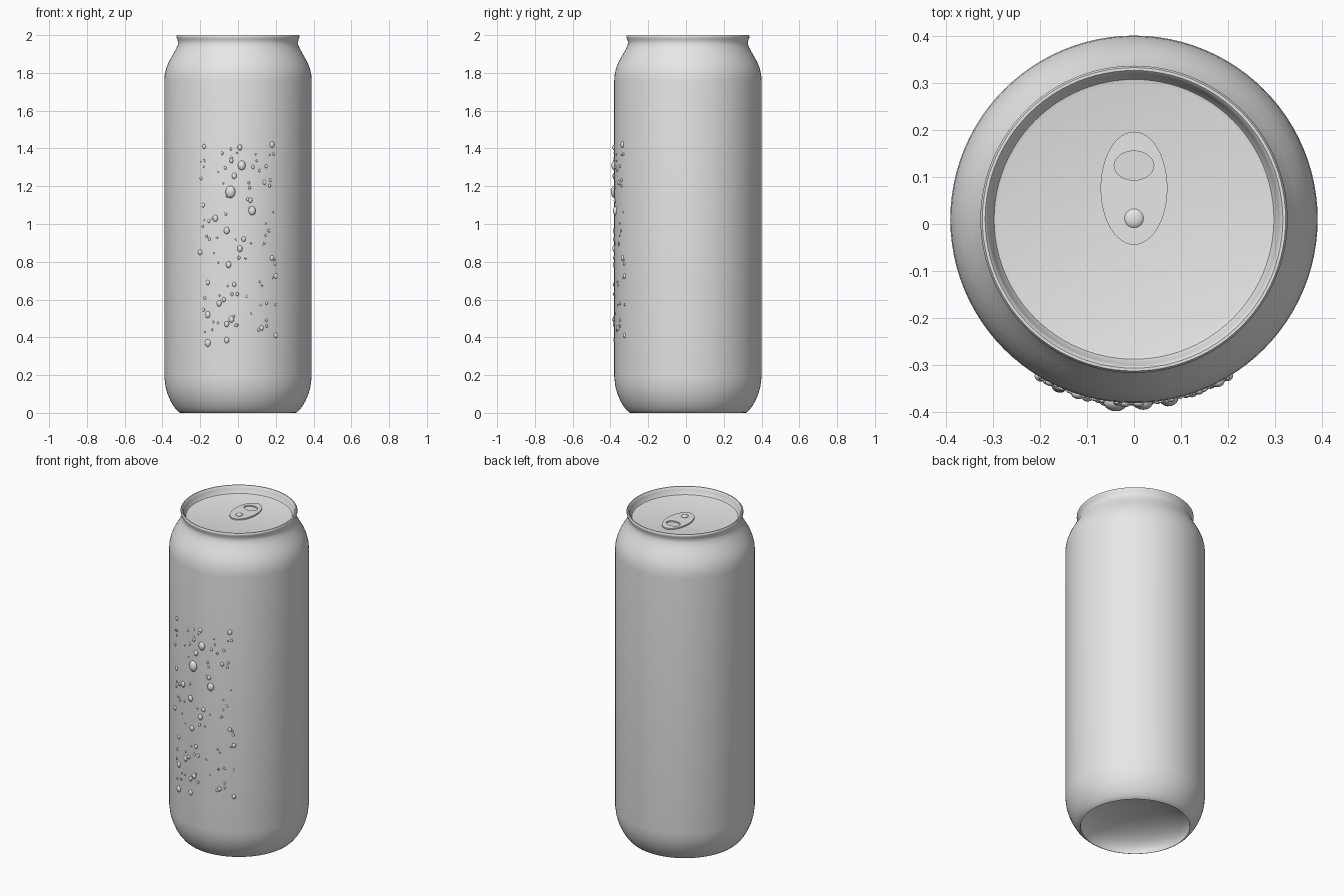
import bpy, bmesh, math, random
from mathutils import Matrix, Vector

if "Cube" in bpy.data.objects:
    bpy.data.objects.remove(bpy.data.objects["Cube"], do_unlink=True)

CENTRE_Y = 0.01
RADIUS = 0.39
LID_Z = 1.955

metal = bpy.data.materials.new("light_grey_metal")
metal.use_nodes = True
grey = (0.8, 0.8, 0.8, 1)
metal.diffuse_color = grey
metal.node_tree.nodes["Principled BSDF"].inputs["Base Color"].default_value = grey


def finish(name, bm, angle=40):
    """Turn a bmesh into a smooth shaded object standing on the can's axis."""
    bmesh.ops.recalc_face_normals(bm, faces=bm.faces)
    mesh = bpy.data.meshes.new(name)
    bm.to_mesh(mesh)
    bm.free()
    mesh.materials.append(metal)
    obj = bpy.data.objects.new(name, mesh)
    obj.location.y = CENTRE_Y
    bpy.context.collection.objects.link(obj)
    bpy.ops.object.select_all(action="DESELECT")
    obj.select_set(True)
    bpy.context.view_layer.objects.active = obj
    bpy.ops.object.shade_smooth_by_angle(angle=math.radians(angle))
    return obj


def lathe(name, profile, steps=96):
    """Spin a radius/height profile around the vertical axis."""
    bm = bmesh.new()
    verts = [bm.verts.new((r, 0, z)) for r, z in profile]
    edges = [bm.edges.new(pair) for pair in zip(verts, verts[1:])]
    bmesh.ops.spin(bm, geom=verts + edges, cent=(0, 0, 0), axis=(0, 0, 1),
                   angle=math.tau, steps=steps)
    bmesh.ops.remove_doubles(bm, verts=bm.verts, dist=0.0001)
    return finish(name, bm)


def ellipse(bm, cy, rx, ry, z, count=48):
    turns = [math.tau * i / count for i in range(count)]
    return [bm.verts.new((rx * math.cos(a), cy + ry * math.sin(a), z)) for a in turns]


def bridge(bm, a, b):
    for i in range(len(a)):
        j = (i + 1) % len(a)
        bm.faces.new((a[i], a[j], b[j], b[i]))


# Can body: hollow base dome, rounded foot, straight wall, shoulder, rim and lid
dome = [(0.305 * math.sin(t), 0.12 * math.cos(t))
        for t in (math.pi / 2 * i / 12 for i in range(13))]
foot = [(0.312, 0.003), (0.325, 0.015), (0.342, 0.037), (0.358, 0.065),
        (0.373, 0.1), (0.384, 0.14), (RADIUS, 0.19)]
shoulder = [(RADIUS, 1.76), (0.388, 1.79), (0.38, 1.825), (0.366, 1.86),
            (0.346, 1.895), (0.329, 1.925), (0.319, 1.948), (0.317, 1.963)]
rim = [(0.321, 1.977), (0.326, 1.988), (0.326, 1.995), (0.322, 2), (0.316, 2),
       (0.311, 1.995), (0.308, 1.985)]
lid = [(0.301, LID_Z + 0.008), (0.297, LID_Z + 0.002), (0.29, LID_Z), (0, LID_Z)]
lathe("can_body", dome + foot + shoulder + rim + lid)

# Pull tab: oval plate with a finger hole
bm = bmesh.new()
low, high = LID_Z - 0.001, LID_Z + 0.008
loops = [ellipse(bm, 0.076, 0.071, 0.12, low), ellipse(bm, 0.076, 0.071, 0.12, high),
         ellipse(bm, 0.124, 0.042, 0.031, high), ellipse(bm, 0.124, 0.042, 0.031, low)]
for a, b in zip(loops, loops[1:] + loops[:1]):
    bridge(bm, a, b)
tab = finish("pull_tab", bm)
tab.location.y = 0

# Rivet: low domed button holding the tab
rivet = lathe("tab_rivet", [(0.02, LID_Z), (0.02, LID_Z + 0.011), (0.017, LID_Z + 0.014),
                            (0.01, LID_Z + 0.016), (0, LID_Z + 0.017)], 32)
rivet.location.y = 0.012

# Water drops on the front wall: large ones placed, small ones scattered
drops = [
    (0.02, 1.31, 0.02), (-0.04, 1.17, 0.026), (0.075, 1.07, 0.019),
    (-0.12, 1.03, 0.014), (-0.06, 0.965, 0.015), (0.01, 0.87, 0.014),
    (-0.05, 0.785, 0.014), (-0.16, 0.52, 0.014), (-0.16, 0.37, 0.016),
    (-0.035, 0.495, 0.014), (-0.06, 0.47, 0.012), (-0.06, 0.385, 0.013),
    (-0.1, 0.58, 0.013), (0.2, 0.41, 0.011), (0.125, 0.45, 0.011),
    (0.18, 1.42, 0.013), (0.01, 1.405, 0.012), (-0.02, 1.255, 0.013),
    (0.065, 1.125, 0.011), (0.18, 0.82, 0.011), (0.2, 0.725, 0.011),
    (-0.2, 0.85, 0.012), (0.03, 0.92, 0.011), (-0.16, 0.69, 0.011),
    (-0.035, 1.335, 0.01), (-0.18, 1.41, 0.01), (-0.02, 0.68, 0.01),
    (0.14, 1.22, 0.01), (-0.185, 1.1, 0.01), (-0.075, 0.6, 0.01),
]
random.seed(4)
for _ in range(75):
    drops.append((random.uniform(-0.2, 0.2), random.uniform(0.37, 1.41),
                  random.uniform(0.004, 0.008)))

bm = bmesh.new()
for x, z, size in drops:
    turn = math.asin(x / RADIUS)
    place = (Matrix.Translation(Vector((x, -RADIUS * math.cos(turn), z)))
             @ Matrix.Rotation(turn, 4, "Z")
             @ Matrix.Diagonal((size, size * 0.75, size * 1.25, 1)))
    bmesh.ops.create_uvsphere(bm, u_segments=16, v_segments=10, radius=1, matrix=place)
finish("water_drops", bm, 60)
